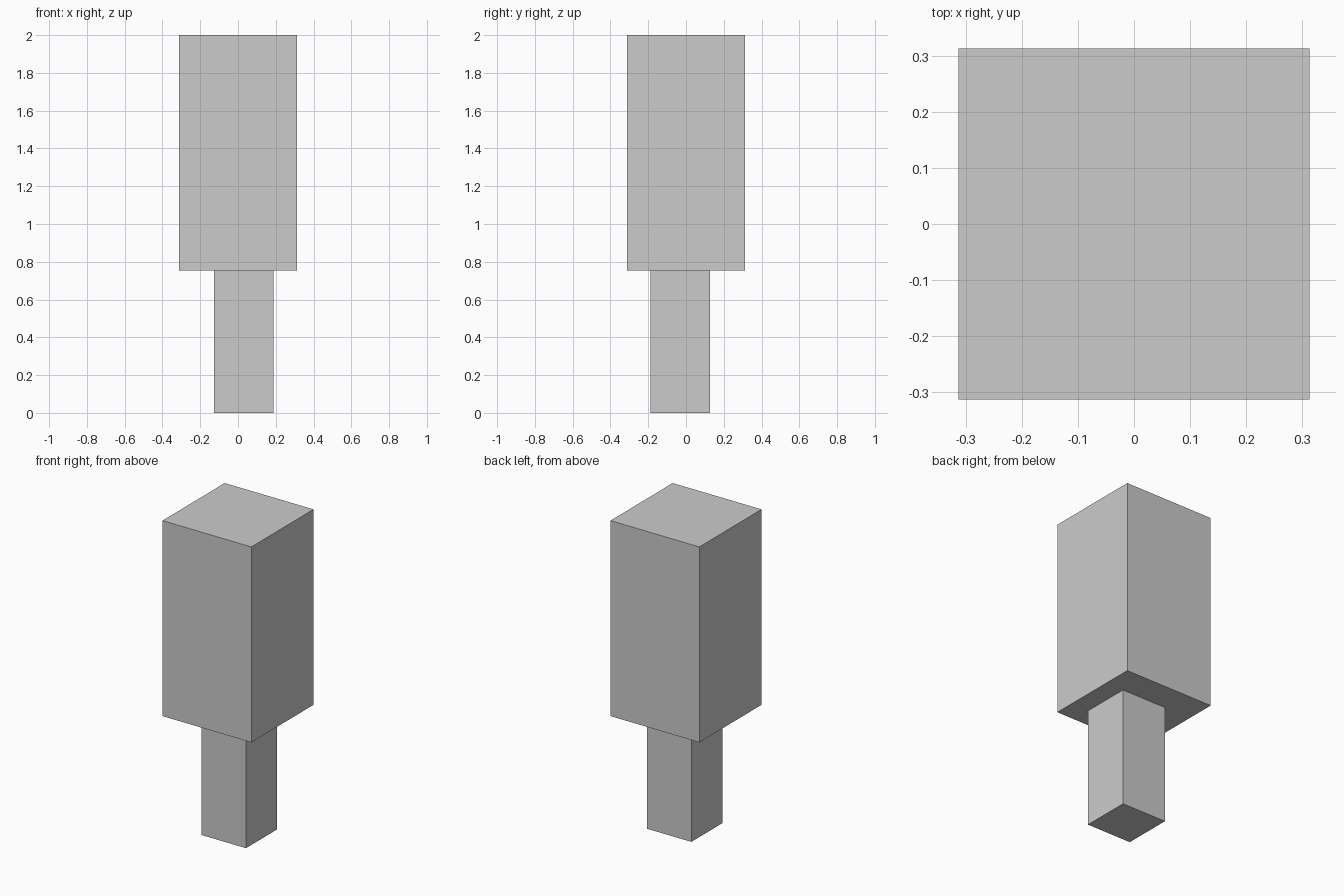
import bpy

if "Cube" in bpy.data.objects:
    bpy.data.objects.remove(bpy.data.objects["Cube"])


def box(name, x, y, z):
    """Axis-aligned box from (min, max) ranges."""
    ranges = (x, y, z)
    bpy.ops.mesh.primitive_cube_add(size=1, location=[(a + b) / 2 for a, b in ranges])
    obj = bpy.context.object
    obj.name = name
    obj.scale = [b - a for a, b in ranges]
    bpy.ops.object.transform_apply(location=False, rotation=False, scale=True)
    return obj


SPLIT = 0.755   # height where the handle meets the head
HALF = 0.313    # half width of the head

# Wide upper block
box("head", (-HALF, HALF), (-HALF, HALF), (SPLIT, 2.0))

# Narrow lower block, offset slightly to the right and front
box("handle", (-0.126, 0.188), (-0.188, 0.126), (0.0, SPLIT))
